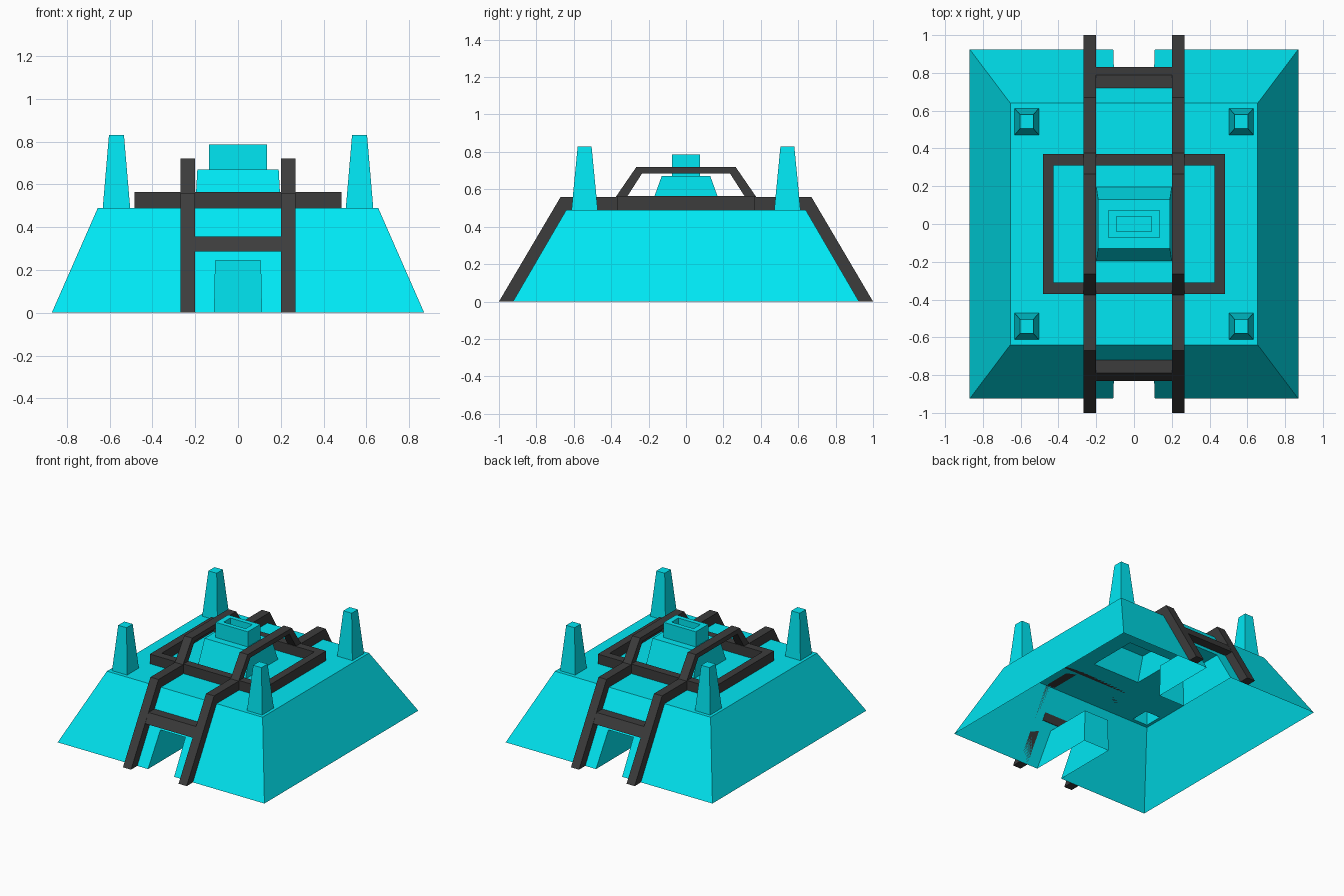
import bpy, bmesh

if "Cube" in bpy.data.objects:
    bpy.data.objects.remove(bpy.data.objects["Cube"])


def material(name, color):
    m = bpy.data.materials.new(name)
    m.diffuse_color = color
    m.use_nodes = True
    m.node_tree.nodes["Principled BSDF"].inputs["Base Color"].default_value = m.diffuse_color
    return m


CYAN = material("cyan", (0.0, 0.8, 0.9, 1))
DARK = material("dark_grey", (0.045, 0.045, 0.045, 1))


def mesh_object(name, verts, faces, mat, recalc=True):
    bm = bmesh.new()
    vs = [bm.verts.new(v) for v in verts]
    for f in faces:
        bm.faces.new([vs[i] for i in f])
    bmesh.ops.remove_doubles(bm, verts=bm.verts, dist=1e-5)
    if recalc:
        bmesh.ops.recalc_face_normals(bm, faces=bm.faces)
    me = bpy.data.meshes.new(name)
    bm.to_mesh(me)
    bm.free()
    me.materials.append(mat)
    ob = bpy.data.objects.new(name, me)
    bpy.context.collection.objects.link(ob)
    return ob


def ring(hx, hy, z, cx=0, cy=0):
    return [(cx + sx * hx, cy + sy * hy, z)
            for sx, sy in ((-1, -1), (1, -1), (1, 1), (-1, 1))]


def loft(name, rings, mat, cap_start=False, cap_end=True, closed=False):
    """Skin equal-length rings of points into one shell."""
    n = len(rings[0])
    verts = [p for r in rings for p in r]
    faces = []
    count = len(rings)
    for k in range(count if closed else count - 1):
        a, b = k * n, (k + 1) % count * n
        faces += [(a + i, a + (i + 1) % n, b + (i + 1) % n, b + i) for i in range(n)]
    if cap_start and not closed:
        faces.append(tuple(range(n))[::-1])
    if cap_end and not closed:
        faces.append(tuple(range((count - 1) * n, count * n)))
    return mesh_object(name, verts, faces, mat)


def extrude_x(name, profile, x0, x1, mat):
    return loft(name, [[(x, y, z) for y, z in profile] for x in (x0, x1)],
                mat, cap_start=True)


# Base walls: sloped, hollow, with a doorway niche at front and back
BX, BY, TX, TY, H = 0.87, 0.925, 0.655, 0.64, 0.49
DOOR_H, DOOR_BACK = 0.245, 0.41
door_y = BY - (BY - TY) * DOOR_H / H
verts = ring(BX, BY, 0) + ring(TX, TY, H)
faces = [(1, 2, 6, 5), (3, 0, 4, 7)]
for s, (a, b, c, d) in ((-1, (0, 1, 5, 4)), (1, (3, 2, 6, 7))):
    k = len(verts)
    for y0, y1 in ((BY, door_y), (DOOR_BACK, DOOR_BACK)):
        verts += [(-0.11, s * y0, 0), (-0.105, s * y1, DOOR_H),
                  (0.105, s * y1, DOOR_H), (0.11, s * y0, 0)]
    faces.append((a, k, k + 1, k + 2, k + 3, b, c, d))
    faces += [(k + i, k + i + 1, k + i + 5, k + i + 4) for i in range(3)]
    faces.append((k + 4, k + 5, k + 6, k + 7))
mesh_object("base_walls", verts, faces, CYAN)

# Roof deck, open beneath the pylons and the central tower
PX, PY, PW, PD = 0.568, 0.542, 0.064, 0.07
xs = sorted([s * v for s in (-1, 1) for v in (TX, PX + PW, PX - PW, 0.2)])
ys = sorted([s * v for s in (-1, 1) for v in (TY, PY + PD, PY - PD, 0.195)])
verts = [(x, y, H) for y in ys for x in xs]
faces = []
for j in range(7):
    for i in range(7):
        if (i in (1, 5) and j in (1, 5)) or (i == 3 and j == 3):
            continue
        a = j * 8 + i
        faces.append((a, a + 1, a + 9, a + 8))
mesh_object("roof_deck", verts, faces, CYAN, recalc=False)

# Corner pylons
for sx in (-1, 1):
    for sy in (-1, 1):
        loft("corner_pylon", [ring(PW, PD, H, sx * PX, sy * PY),
                              ring(0.035, 0.037, 0.83, sx * PX, sy * PY)], CYAN)

# Central tower and recessed vent box
loft("tower", [ring(0.2, 0.195, H), ring(0.19, 0.13, 0.67)], CYAN)
loft("vent_box", [ring(0.135, 0.075, 0.67), ring(0.135, 0.075, 0.785),
                  ring(0.093, 0.04, 0.785), ring(0.093, 0.04, 0.73)],
     CYAN, cap_start=True)

# Long bent rails over the building
outer = [(-1, 0), (-0.67, 0.56), (-0.375, 0.56), (-0.265, 0.72)]
inner = [(-0.925, 0), (-0.64, 0.49), (-0.36, 0.49), (-0.235, 0.685)]
outer += [(-y, z) for y, z in reversed(outer)]
inner += [(-y, z) for y, z in reversed(inner)]
for s in (-1, 1):
    sections = [[(s * 0.2, *o), (s * 0.268, *o), (s * 0.268, *i), (s * 0.2, *i)]
                for o, i in zip(outer, inner)]
    loft("rail", sections, DARK, cap_start=True)

# Rectangular frame on the roof
loft("roof_frame", [ring(0.483, 0.37, H), ring(0.483, 0.37, 0.563),
                    ring(0.425, 0.31, 0.563), ring(0.425, 0.31, H)],
     DARK, closed=True)

# Crossbars between the rails above each door
for s in (-1, 1):
    extrude_x("crossbar", [(s * 0.83, 0.285), (s * 0.79, 0.355),
                           (s * 0.72, 0.355), (s * 0.755, 0.285)],
              -0.2, 0.2, DARK)
